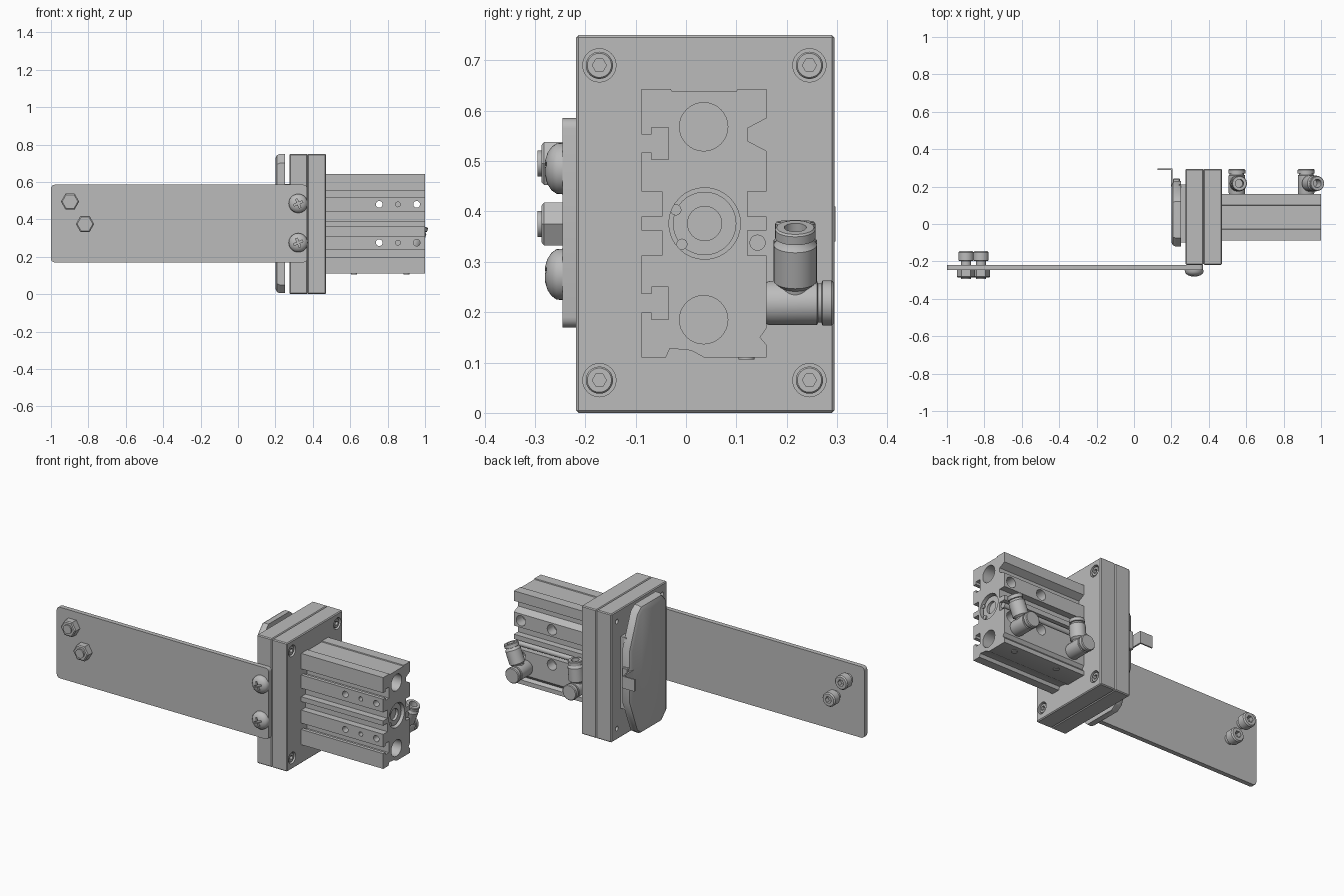
import bpy, bmesh, math
from mathutils import Vector

if "Cube" in bpy.data.objects:
    bpy.data.objects.remove(bpy.data.objects["Cube"])

grey = bpy.data.materials.new("machined_grey")
grey.use_nodes = True
grey.diffuse_color = (0.5, 0.5, 0.5, 1)
grey.node_tree.nodes["Principled BSDF"].inputs["Base Color"].default_value = (0.5, 0.5, 0.5, 1)


def shade(mesh):
    mesh.shade_smooth()
    mesh.set_sharp_from_angle(angle=math.radians(32))


def finish(name, bm):
    bmesh.ops.recalc_face_normals(bm, faces=bm.faces[:])
    mesh = bpy.data.meshes.new(name)
    bm.to_mesh(mesh)
    bm.free()
    mesh.materials.append(grey)
    shade(mesh)
    ob = bpy.data.objects.new(name, mesh)
    bpy.context.collection.objects.link(ob)
    return ob


def loft(name, rings):
    """Skin a list of equally sized point rings and cap both ends."""
    bm = bmesh.new()
    loops = [[bm.verts.new(p) for p in ring] for ring in rings]
    n = len(loops[0])
    for a, b in zip(loops, loops[1:]):
        for i in range(n):
            j = (i + 1) % n
            bm.faces.new((a[i], a[j], b[j], b[i]))
    bm.faces.new(loops[0])
    bm.faces.new(loops[-1])
    return finish(name, bm)


def lathe(name, origin, direction, steps, sides=32):
    """Turned part: steps are (distance along axis, radius)."""
    d = Vector(direction).normalized()
    q = d.to_track_quat('Z', 'Y')
    o = Vector(origin)
    turn = [2 * math.pi * i / sides for i in range(sides)]
    return loft(name, [[o + q @ Vector((r * math.cos(t), r * math.sin(t), h)) for t in turn]
                       for h, r in steps])


def rod(name, origin, direction, length, r, sides=32):
    return lathe(name, origin, direction, [(0, r), (length, r)], sides)


def box(name, lo, hi, bevel=0.0):
    bm = bmesh.new()
    bmesh.ops.create_cube(bm, size=1)
    for v in bm.verts:
        v.co = [lo[k] + (v.co[k] + 0.5) * (hi[k] - lo[k]) for k in range(3)]
    if bevel:
        bmesh.ops.bevel(bm, geom=bm.edges[:], offset=bevel, segments=1, affect='EDGES')
    return finish(name, bm)


def cut(ob, cutters):
    """Subtract the cutters, bake the result and delete the cutters."""
    for c in cutters:
        c.hide_render = True
        m = ob.modifiers.new("cut", 'BOOLEAN')
        m.operation, m.solver, m.object = 'DIFFERENCE', 'EXACT', c
    dg = bpy.context.evaluated_depsgraph_get()
    mesh = bpy.data.meshes.new_from_object(ob.evaluated_get(dg))
    ob.modifiers.clear()
    ob.data = mesh
    shade(mesh)
    for c in cutters:
        bpy.data.objects.remove(c)


X, Y, Z = Vector((1, 0, 0)), Vector((0, 1, 0)), Vector((0, 0, 1))

# Two stacked mounting plates with recessed corner screws
inner = box("inner_mounting_plate", (0.275, -0.218, 0), (0.372, 0.295, 0.75), 0.005)
outer = box("outer_mounting_plate", (0.372, -0.218, 0), (0.47, 0.295, 0.75), 0.005)
corners = [(y, z) for y in (-0.172, 0.245) for z in (0.065, 0.69)]
cut(outer, [rod("recess", (0.43, y, z), X, 0.1, 0.033) for y, z in corners])
cut(inner, [rod("tip_hole", (0.2, y, z), X, 0.1, 0.013, 16) for y, z in corners])
for y, z in corners:
    s = lathe("corner_screw", (0.425, y, z), X, [(0, 0.027), (0.036, 0.027), (0.04, 0.024)])
    cut(s, [rod("socket", (0.445, y, z), X, 0.1, 0.014, 6)])

# Pad on the back of the plates
outline = [(-0.12, 0.05), (-0.12, 0.7), (-0.075, 0.75), (0.12, 0.75), (0.155, 0.72),
           (0.23, 0.53), (0.23, 0.22), (0.155, 0.03), (0.12, 0.005), (-0.075, 0.005)]


def pad_ring(x, s):
    return [(x, 0.055 + (y - 0.055) * s, 0.377 + (z - 0.377) * (1 + s) / 2) for y, z in outline]


loft("pad", [pad_ring(0.25, 1), pad_ring(0.222, 1), pad_ring(0.208, 0.96), pad_ring(0.2, 0.87)])
box("pad_base", (0.24, -0.1, 0.17), (0.28, 0.21, 0.59))

# Bent clip and its little knob
box("clip_stem", (0.198, 0.2, 0.34), (0.207, 0.297, 0.41))
box("clip_tab", (0.125, 0.289, 0.34), (0.207, 0.297, 0.41))
box("clip_knob", (0.208, 0.2, 0.32), (0.245, 0.243, 0.43), 0.004)

# Long arm sheet with rounded corners
arm_outline = []
for cx, cz, a0 in ((0.35, 0.565, 0), (-0.98, 0.565, 90), (-0.98, 0.19, 180), (0.35, 0.19, 270)):
    for k in range(5):
        a = math.radians(a0 + k * 22.5)
        arm_outline.append((cx + 0.02 * math.cos(a), cz + 0.02 * math.sin(a)))
loft("arm_sheet", [[(x, y, z) for x, z in arm_outline] for y in (-0.245, -0.218)])

# Pan head screws with cross slots
for z in (0.275, 0.485):
    head = lathe("pan_screw", (0.322, -0.245, z), -Y,
                 [(0, 0.051), (0.012, 0.05), (0.022, 0.043), (0.03, 0.031), (0.035, 0.015)])
    slots = []
    for a in (0.4, 0.4 + math.pi / 2):
        d = Vector((math.cos(a), 0, math.sin(a)))
        side = Vector((-d.z, 0, d.x)) * 0.005
        c = Vector((0.322, 0, z))
        ends = [c + d * 0.025 + side, c + d * 0.025 - side, c - d * 0.025 - side, c - d * 0.025 + side]
        slots.append(loft("slot", [[p - Y * h for p in ends] for h in (0.265, 0.32)]))
    cut(head, slots)

# Nut and socket screw pairs at the far end of the arm
for x, z in ((-0.898, 0.495), (-0.818, 0.375)):
    nut = lathe("hex_nut", (x, -0.245, z), -Y, [(0, 0.049), (0.037, 0.049), (0.042, 0.042)], 6)
    rod("screw_tip", (x, -0.245, z), -Y, 0.05, 0.026)
    rod("screw_neck", (x, -0.22, z), Y, 0.03, 0.027)
    cap = lathe("screw_cap", (x, -0.198, z), Y,
                [(0, 0.036), (0.004, 0.041), (0.046, 0.041), (0.053, 0.035)])
    cut(cap, [rod("socket", (x, -0.17, z), Y, 0.1, 0.02, 6)])

# Slotted actuator body, extruded along x
F, B = -0.088, 0.16


def tee(z0, z1):
    m = 0.014
    return [(F, z0 + m), (-0.068, z0 + m), (-0.068, z0), (-0.035, z0), (-0.035, z1),
            (-0.068, z1), (-0.068, z1 - m), (F, z1 - m)]


def groove(y, depth, z0, z1):
    return [(y, z0), (depth, z0), (depth, z1), (y, z1)]


back = groove(B, 0.122, 0.312, 0.362) + groove(B, 0.122, 0.39, 0.44)
profile = ([(F, 0.11)] + tee(0.185, 0.25) + groove(F, -0.048, 0.312, 0.362)
           + groove(F, -0.048, 0.39, 0.44) + tee(0.503, 0.567)
           + [(F, 0.643), (-0.03, 0.643), (-0.028, 0.638), (0.1, 0.638), (0.102, 0.643), (B, 0.643),
              (B, 0.585), (0.122, 0.565), (0.122, 0.54), (B, 0.52)]
           + back[::-1]
           + [(B, 0.168), (0.147, 0.15), (B, 0.135), (B, 0.11), (0.036, 0.11), (0.01, 0.124),
              (-0.032, 0.128), (-0.04, 0.11)])
body = loft("actuator_body", [[(x, y, z) for y, z in profile] for x in (0.468, 1.0)])
cutters = [rod("bore", (0.88, 0.035, z), X, 0.2, 0.048) for z in (0.185, 0.568)]
cutters.append(rod("centre_bore", (0.97, 0.037, 0.376), X, 0.1, 0.071))
for z in (0.275, 0.48):
    cutters += [rod("through_hole", (x, -0.2, z), Y, 0.5, 0.018, 20) for x in (0.755, 0.955)]
    cutters += [rod("blind_hole", (0.855, -0.2, z), Y, 0.15, 0.013, 16)]
    cutters += [rod("counterbore", (x, 0.1, z), Y, 0.2, 0.03, 24) for x in (0.755, 0.955)]
cut(body, cutters)

# Centre ring and rod end
ring = lathe("retaining_ring", (0.96, 0.037, 0.376), X, [(0, 0.063), (0.025, 0.063)])
cut(ring, [rod("rod_hole", (0.965, 0.037, 0.376), X, 0.1, 0.034)])
for y, z in ((-0.02, 0.403), (-0.008, 0.335)):
    rod("ring_ear", (0.97, y, z), X, 0.022, 0.011, 16)
rod("sensor_rod", (0.56, 0.142, 0.338), X, 0.435, 0.016, 20)
for x in (0.62, 0.9):
    rod("bottom_plug", (x, 0.12, 0.106), Z, 0.02, 0.016, 20)

# Elbow air fittings, each barrel leaning its own way
for x, lean in ((0.55, 5), (0.92, 22)):
    c = Vector((x, 0.155, 0.218))
    lathe("fitting_base", c, Y, [(0, 0.04), (0.012, 0.044), (0.105, 0.044), (0.107, 0.039),
                                 (0.114, 0.039), (0.116, 0.045), (0.134, 0.045), (0.138, 0.041)])
    a = math.radians(lean)
    up = Vector((math.sin(a), 0, math.cos(a)))
    barrel = lathe("fitting_barrel", c + Y * 0.062, up,
                   [(0, 0.032), (0.038, 0.032), (0.048, 0.043), (0.125, 0.043), (0.133, 0.036),
                    (0.138, 0.034), (0.14, 0.04), (0.158, 0.04), (0.162, 0.037)])
    cut(barrel, [rod("tube_hole", c + Y * 0.062 + up * 0.1, up, 0.1, 0.022, 24)])
